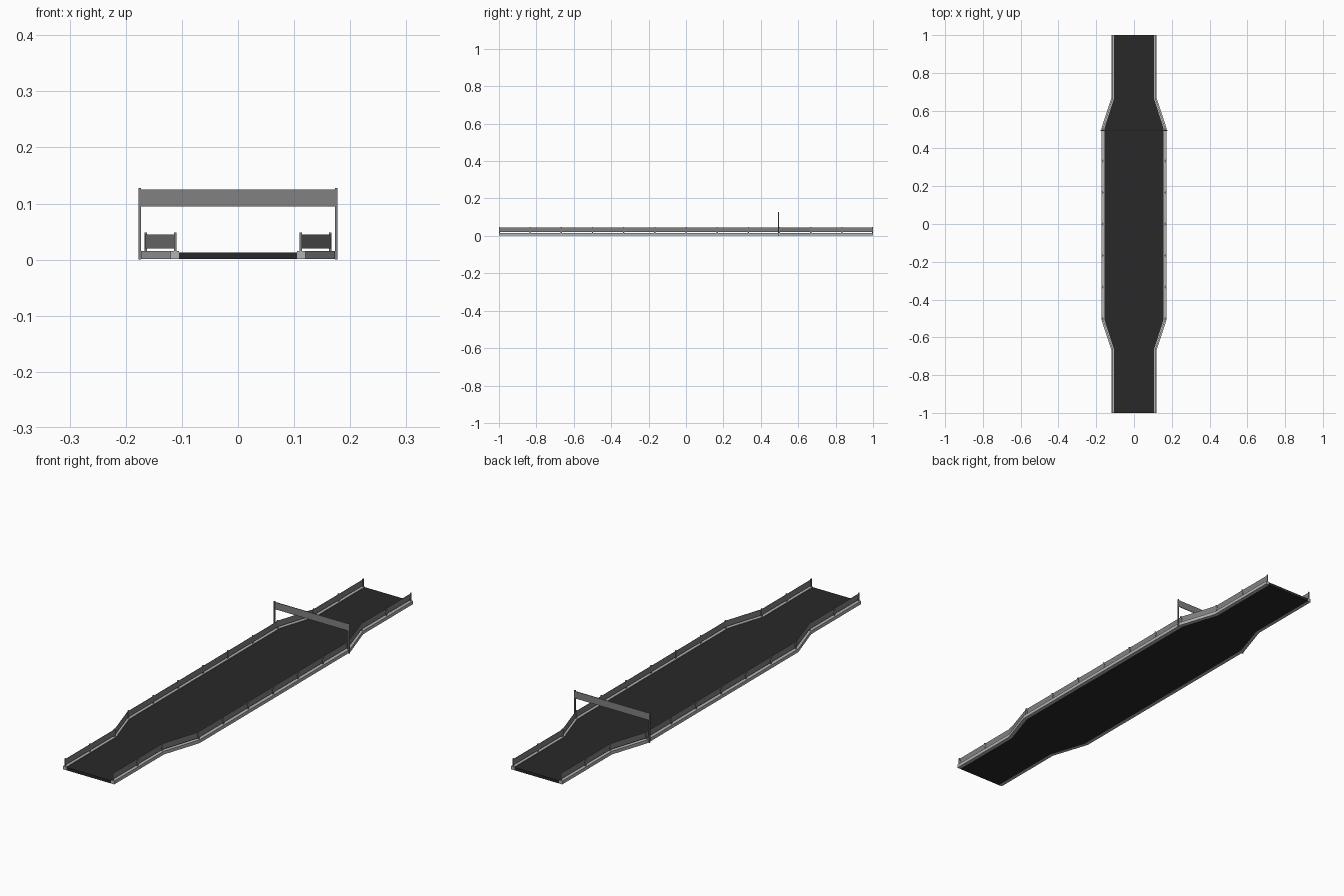
import bpy, bmesh

if "Cube" in bpy.data.objects:
    bpy.data.objects.remove(bpy.data.objects["Cube"])

STATIONS = [(-1, 0), (-0.667, 0), (-0.505, 1), (0.505, 1), (0.667, 0), (1, 0)]  # y, wide?


def material(name, v):
    m = bpy.data.materials.new(name)
    m.diffuse_color = (v, v, v, 1)
    m.use_nodes = True
    m.node_tree.nodes["Principled BSDF"].inputs["Base Color"].default_value = m.diffuse_color
    return m


ASPHALT = material("asphalt", 0.022)
CONCRETE = material("concrete", 0.45)
STEEL = material("steel", 0.22)


def finish(name, bm, mat, mirror=False):
    bmesh.ops.recalc_face_normals(bm, faces=bm.faces)
    me = bpy.data.meshes.new(name)
    bm.to_mesh(me)
    bm.free()
    ob = bpy.data.objects.new(name, me)
    bpy.context.collection.objects.link(ob)
    me.materials.append(mat)
    if mirror:
        ob.modifiers.new("Mirror", 'MIRROR').use_mirror_merge = False
    return ob


def strip(name, inner, outer, z0, z1, mat, mirror=True):
    """Box section swept along the deck; inner/outer are (narrow, wide) x values."""
    bm = bmesh.new()
    rings = []
    for y, w in STATIONS:
        a, b = inner[w], outer[w]
        rings.append([bm.verts.new(p) for p in
                      ((a, y, z0), (b, y, z0), (b, y, z1), (a, y, z1))])
    for r, s in zip(rings, rings[1:]):
        for i in range(4):
            j = (i + 1) % 4
            bm.faces.new((r[i], r[j], s[j], s[i]))
    bm.faces.new(rings[0])
    bm.faces.new(rings[-1])
    return finish(name, bm, mat, mirror)


def prism(bm, x0, x1, profile):
    """Extrude a (y, z) profile from x0 to x1."""
    f = bm.faces.new([bm.verts.new((x0, y, z)) for y, z in profile])
    ext = bmesh.ops.extrude_face_region(bm, geom=[f])["geom"]
    verts = [v for v in ext if isinstance(v, bmesh.types.BMVert)]
    bmesh.ops.translate(bm, verts=verts, vec=(x1 - x0, 0, 0))


def rect(y0, y1, z0, z1):
    return [(y0, z0), (y1, z0), (y1, z1), (y0, z1)]


# Road deck and edge kerbs
strip("road_deck", (-0.105, -0.158), (0.105, 0.158), 0.001, 0.013, ASPHALT, False)
strip("kerb", (0.105, 0.157), (0.12, 0.173), 0.001, 0.015, CONCRETE)

# Guard rail panel
strip("guard_rail", (0.111, 0.163), (0.1125, 0.1645), 0.020, 0.045, STEEL)

# Rail posts, one every sixth of a unit
bm = bmesh.new()
for i in range(-6, 7):
    y = i / 6
    x = 0.110 if abs(i) > 3 else 0.1625
    y = max(-0.997, min(0.997, y))
    prism(bm, x, x + 0.004, rect(y - 0.003, y + 0.003, 0.013, 0.048))
    # tapered bracket behind the panel
    prism(bm, x + 0.002, x + 0.004,
          [(y - 0.003, 0.016), (y + 0.003, 0.016),
           (min(y + 0.008, 1), 0.038), (max(y - 0.008, -1), 0.038)])
finish("rail_posts", bm, STEEL, True)

# Overhead gantry
bm = bmesh.new()
prism(bm, 0.1725, 0.1775, rect(0.492, 0.498, 0, 0.128))
finish("gantry_post", bm, STEEL, True)
bm = bmesh.new()
prism(bm, -0.1735, 0.1735, rect(0.4935, 0.4965, 0.095, 0.125))
finish("gantry_panel", bm, STEEL)
